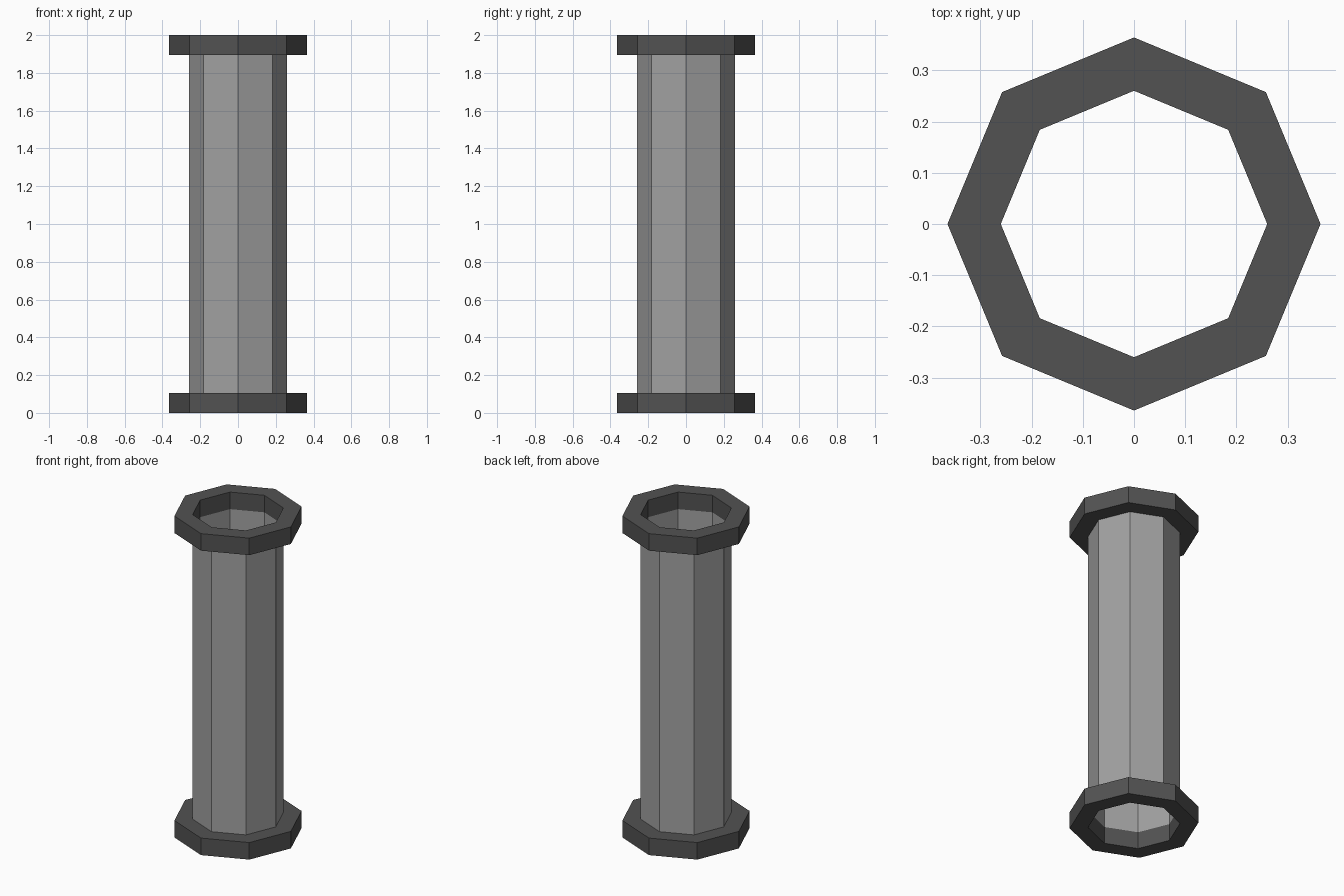
import bpy, bmesh, math

if "Cube" in bpy.data.objects:
    bpy.data.objects.remove(bpy.data.objects["Cube"])

SIDES = 8
R_TUBE, R_FLANGE = 0.26, 0.364
HEIGHT, FLANGE_H = 2.0, 0.106


def material(name, v):
    m = bpy.data.materials.new(name)
    m.diffuse_color = (v, v, v, 1)
    m.use_nodes = True
    m.node_tree.nodes["Principled BSDF"].inputs["Base Color"].default_value = m.diffuse_color
    return m


def lathe(name, profile, mat, closed):
    """Sweep (radius, z) points around z into flat octagonal walls."""
    bm = bmesh.new()
    rings = []
    for r, z in profile:
        angles = [2 * math.pi * i / SIDES for i in range(SIDES)]
        rings.append([bm.verts.new((r * math.cos(a), r * math.sin(a), z)) for a in angles])
    n = len(rings)
    for k in range(n if closed else n - 1):
        lo, hi = rings[k], rings[(k + 1) % n]
        for i in range(SIDES):
            j = (i + 1) % SIDES
            bm.faces.new((lo[i], lo[j], hi[j], hi[i]))
    mesh = bpy.data.meshes.new(name)
    bm.to_mesh(mesh)
    bm.free()
    mesh.materials.append(mat)
    obj = bpy.data.objects.new(name, mesh)
    bpy.context.collection.objects.link(obj)


light = material("light_grey", 0.36)
dark = material("dark_grey", 0.085)

# Thin open pipe wall between the flanges
lathe("pipe_wall", [(R_TUBE, FLANGE_H), (R_TUBE, HEIGHT - FLANGE_H)], light, False)

# Ring flange at each end
for name, z in (("bottom_flange", 0), ("top_flange", HEIGHT - FLANGE_H)):
    lathe(name, [(R_FLANGE, z), (R_FLANGE, z + FLANGE_H),
                 (R_TUBE, z + FLANGE_H), (R_TUBE, z)], dark, True)
